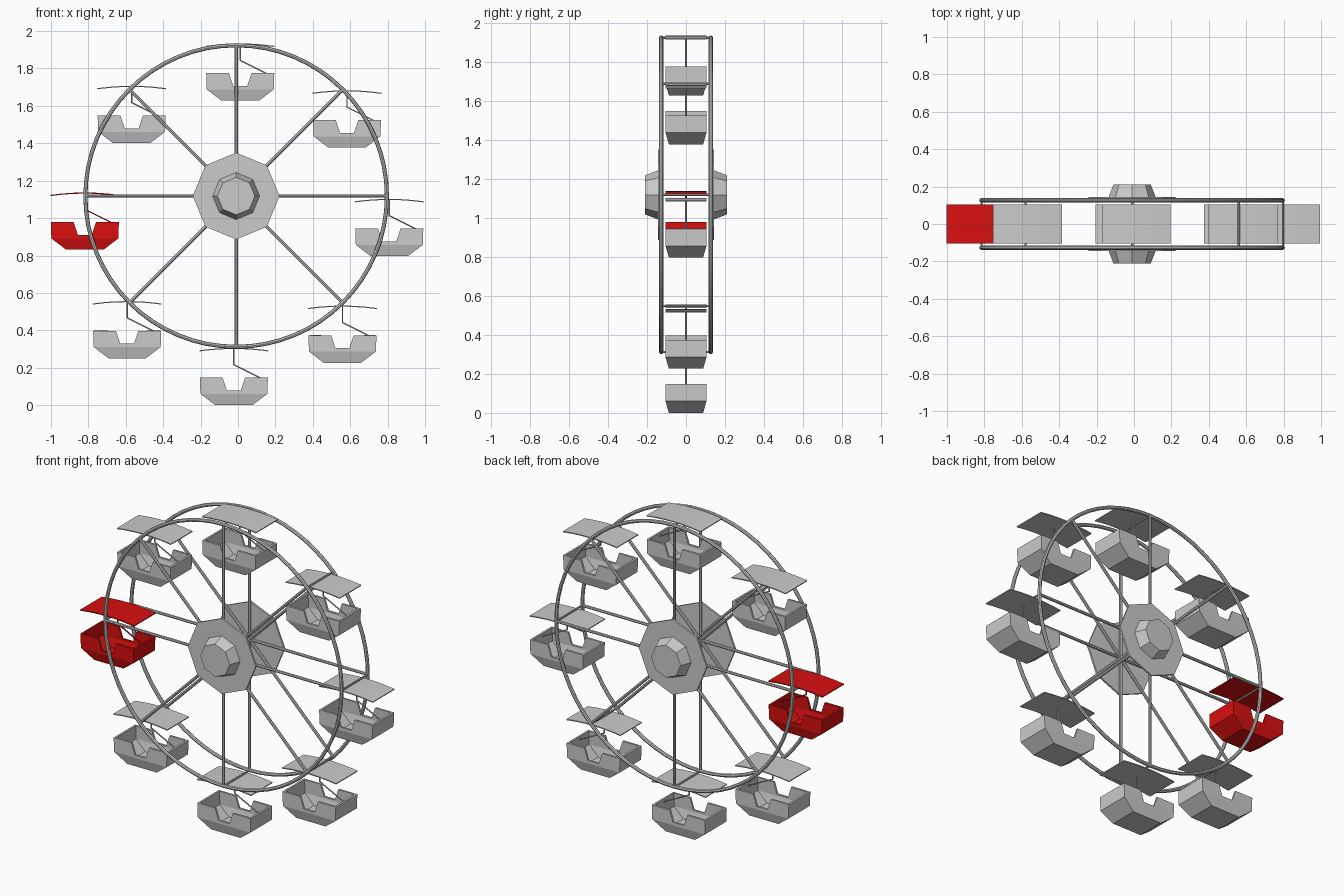
import bpy, bmesh, math
from mathutils import Vector

if "Cube" in bpy.data.objects:
    bpy.data.objects.remove(bpy.data.objects["Cube"])

CX, CZ = -0.01, 1.118      # wheel centre
RING_R, RING_Y = 0.806, 0.127


def material(name, rgb):
    m = bpy.data.materials.new(name)
    m.diffuse_color = (*rgb, 1)
    m.use_nodes = True
    m.node_tree.nodes["Principled BSDF"].inputs["Base Color"].default_value = m.diffuse_color
    return m


GREY = material("light_grey", (0.6, 0.6, 0.6))
RED = material("red", (0.7, 0.005, 0.005))


def finish(name, bm, mat, loc=(0, 0, 0), smooth=False):
    bmesh.ops.recalc_face_normals(bm, faces=bm.faces[:])
    me = bpy.data.meshes.new(name)
    bm.to_mesh(me)
    bm.free()
    ob = bpy.data.objects.new(name, me)
    ob.location = loc
    bpy.context.collection.objects.link(ob)
    me.materials.append(mat)
    if smooth:
        for p in me.polygons:
            p.use_smooth = True
    return ob


def add_cone(bm, a, b, r1, r2, sides=8, spin=0.0):
    """Capped cone or cylinder from point a to point b."""
    a, b = Vector(a), Vector(b)
    axis = (b - a).normalized()
    side = Vector((0, 1, 0)) if abs(axis.y) < 0.9 else Vector((1, 0, 0))
    u = (side - axis * side.dot(axis)).normalized()
    v = axis.cross(u)
    rings = []
    for p, r in ((a, r1), (b, r2)):
        rings.append([bm.verts.new(p + r * (u * math.cos(t) + v * math.sin(t)))
                      for t in (spin + 2 * math.pi * i / sides for i in range(sides))])
    for i in range(sides):
        j = (i + 1) % sides
        bm.faces.new((rings[0][i], rings[0][j], rings[1][j], rings[1][i]))
    bm.faces.new(rings[0])
    bm.faces.new(rings[1])


def solidify(ob, thickness, offset):
    mod = ob.modifiers.new("thickness", 'SOLIDIFY')
    mod.thickness = thickness
    mod.offset = offset
    mod.use_even_offset = True


# Both wheel sides: rim, spokes, hub plate and hub cap
for s, label in ((-1, "front"), (1, "back")):
    y = s * RING_Y
    bpy.ops.mesh.primitive_torus_add(location=(CX, y, CZ), rotation=(math.pi / 2, 0, 0),
                                     major_radius=RING_R, minor_radius=0.011,
                                     major_segments=64, minor_segments=8)
    rim = bpy.context.object
    rim.name = label + "_rim"
    rim.data.materials.append(GREY)
    bpy.ops.object.shade_smooth_by_angle()

    bm = bmesh.new()
    for k in range(8):
        t = k * math.pi / 4
        add_cone(bm, (0, 0, 0), (RING_R * math.cos(t), 0, RING_R * math.sin(t)), 0.009, 0.009)
    finish(label + "_spokes", bm, GREY, (CX, y, CZ))

    bm = bmesh.new()
    add_cone(bm, (0, s * 0.133, 0), (0, s * 0.144, 0), 0.232, 0.232)
    finish(label + "_hub_plate", bm, GREY, (CX, 0, CZ))

    bm = bmesh.new()
    add_cone(bm, (0, s * 0.143, 0), (0, s * 0.21, 0), 0.126, 0.1)
    finish(label + "_hub_cap", bm, GREY, (CX, 0, CZ))


def make_bucket(loc, mat):
    """Open tub with a notch in each long side and a tapered bottom."""
    bm = bmesh.new()
    top, notch, brk, bot = -0.153, -0.222, -0.24, -0.3
    outline = [(-0.182, top), (-0.06, top), (-0.037, notch), (0.037, notch),
               (0.06, top), (0.182, top), (0.179, brk), (-0.179, brk)]
    upper, lower = [], []
    for s in (-1, 1):
        vs = [bm.verts.new((x, s * 0.105, z)) for x, z in outline]
        lo = [bm.verts.new((x, s * 0.088, bot)) for x in (0.1, -0.1)]
        bm.faces.new(vs)
        bm.faces.new((vs[7], vs[6], lo[0], lo[1]))
        upper.append(vs)
        lower.append(lo)
    f, b = upper
    for i, j, k in ((0, 7, 1), (5, 6, 0)):      # end walls
        bm.faces.new((f[i], f[j], b[j], b[i]))
        bm.faces.new((f[j], lower[0][k], lower[1][k], b[j]))
    bm.faces.new((lower[0][0], lower[0][1], lower[1][1], lower[1][0]))
    ob = finish("bucket", bm, mat, loc)
    solidify(ob, 0.012, -1)


def make_canopy(loc, mat):
    """Thin gently arched roof sheet."""
    bm = bmesh.new()
    rows = []
    for i in range(7):
        x = -0.184 + 0.368 * i / 6
        z = 0.003 - 0.013 * (x / 0.184) ** 2
        rows.append([bm.verts.new((x, y, z)) for y in (-0.105, 0.105)])
    for p, q in zip(rows, rows[1:]):
        bm.faces.new((p[0], q[0], q[1], p[1]))
    ob = finish("canopy", bm, mat, loc)
    solidify(ob, 0.006, 0)


# Eight hanging cars, turned slightly past the spokes
for k in range(8):
    t = math.radians(45 * k - 1.2)
    loc = (-0.005 + 0.814 * math.cos(t), 0, 1.114 + 0.814 * math.sin(t))
    mat = RED if k == 4 else GREY
    make_bucket(loc, mat)
    make_canopy(loc, mat)
    # Bent hanger rod
    bm = bmesh.new()
    add_cone(bm, (0, 0, 0), (0, 0, -0.086), 0.004, 0.004, 6)
    add_cone(bm, (0, 0, -0.084), (0.172, 0, -0.17), 0.004, 0.004, 6)
    finish("hanger", bm, mat, loc)
    # Cross rod joining the two rims
    a = k * math.pi / 4
    bm = bmesh.new()
    add_cone(bm, (0, -RING_Y, 0), (0, RING_Y, 0), 0.006, 0.006, 8)
    finish("cross_rod", bm, GREY,
           (CX + RING_R * math.cos(a), 0, CZ + RING_R * math.sin(a)))
